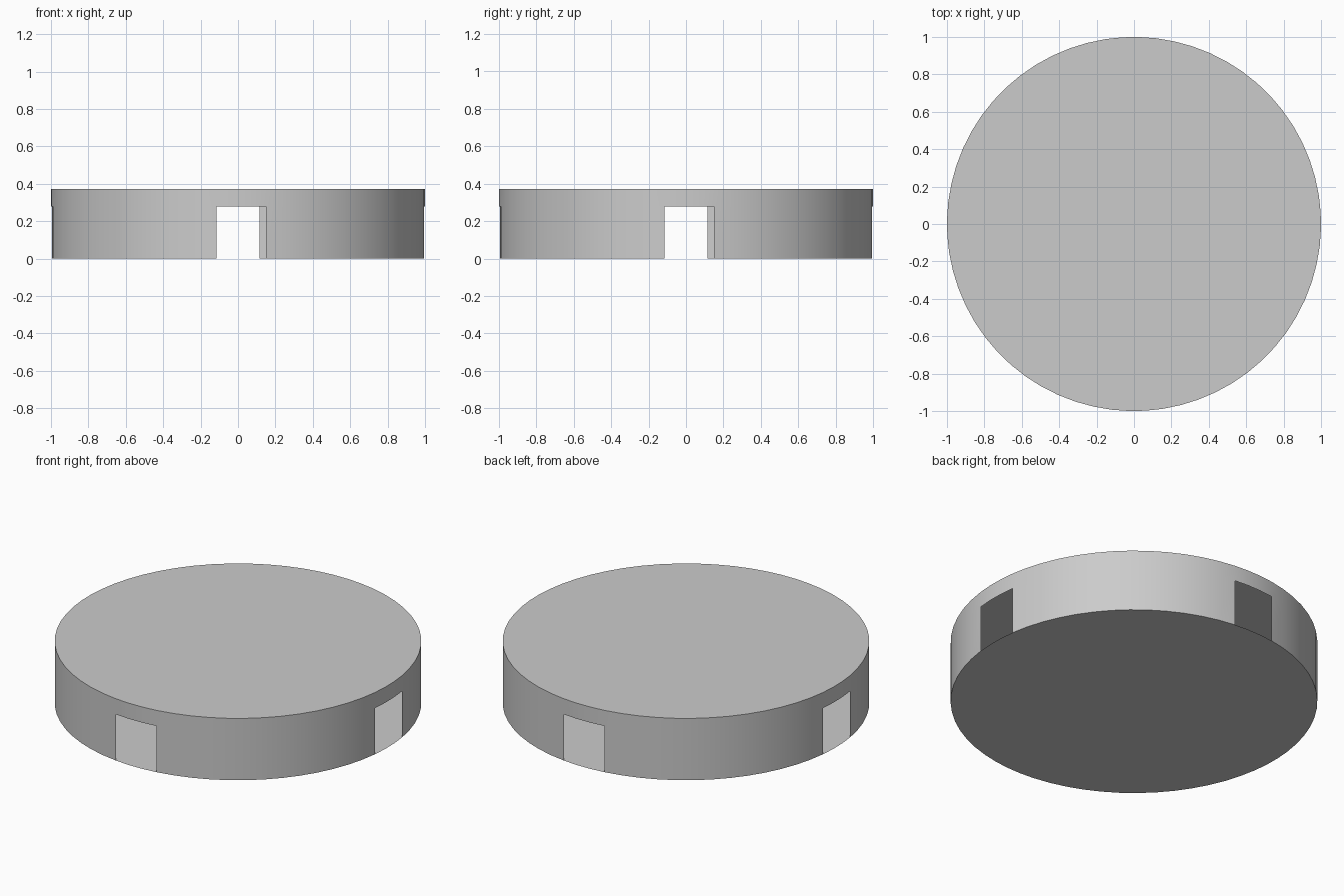
import bpy, bmesh
from math import sin, cos, radians

if "Cube" in bpy.data.objects:
    bpy.data.objects.remove(bpy.data.objects["Cube"])

R, H, WIN_H, HUB_R = 1.0, 0.372, 0.278, 0.2
W0, W1 = -6.65, 8.55          # window limits in degrees around each side's centre
WIN_SEGS, WALL_SEGS = 3, 13   # segments per quarter turn

# Rim directions: four quarters, each a window stretch then a solid stretch
columns = []
for q in range(4):
    base = -90 + q * 90
    for i in range(WIN_SEGS):
        columns.append((base + W0 + (W1 - W0) * i / WIN_SEGS, True))
    for i in range(WALL_SEGS):
        columns.append((base + W1 + (90 + W0 - W1) * i / WALL_SEGS, False))


def circle(bm, r, z):
    return [bm.verts.new((r * cos(radians(a)), r * sin(radians(a)), z)) for a, _ in columns]


def band(bm, low, high, keep=lambda i: True):
    n = len(low)
    for i in range(n):
        if keep(i):
            j = (i + 1) % n
            bm.faces.new((low[i], low[j], high[j], high[i]))


def finish(bm, name):
    loose = [v for v in bm.verts if not v.link_faces]
    bmesh.ops.delete(bm, geom=loose, context='VERTS')
    mesh = bpy.data.meshes.new(name)
    bm.to_mesh(mesh)
    bm.free()
    obj = bpy.data.objects.new(name, mesh)
    bpy.context.collection.objects.link(obj)
    bpy.ops.object.select_all(action='DESELECT')
    obj.select_set(True)
    bpy.context.view_layer.objects.active = obj
    bpy.ops.object.shade_smooth_by_angle(angle=radians(30))
    return obj


# Hollow thin-walled drum with four side windows
bm = bmesh.new()
bottom, middle, top, inner = (circle(bm, R, 0), circle(bm, R, WIN_H),
                              circle(bm, R, H), circle(bm, HUB_R, H))
band(bm, bottom, middle, lambda i: not columns[i][1])
band(bm, middle, top)
band(bm, top, inner)
bm.faces.new(bottom[::-1])
finish(bm, "drum_shell")

# Flush round cap in the middle of the lid
bm = bmesh.new()
bm.faces.new(circle(bm, HUB_R, H))
finish(bm, "centre_cap")
